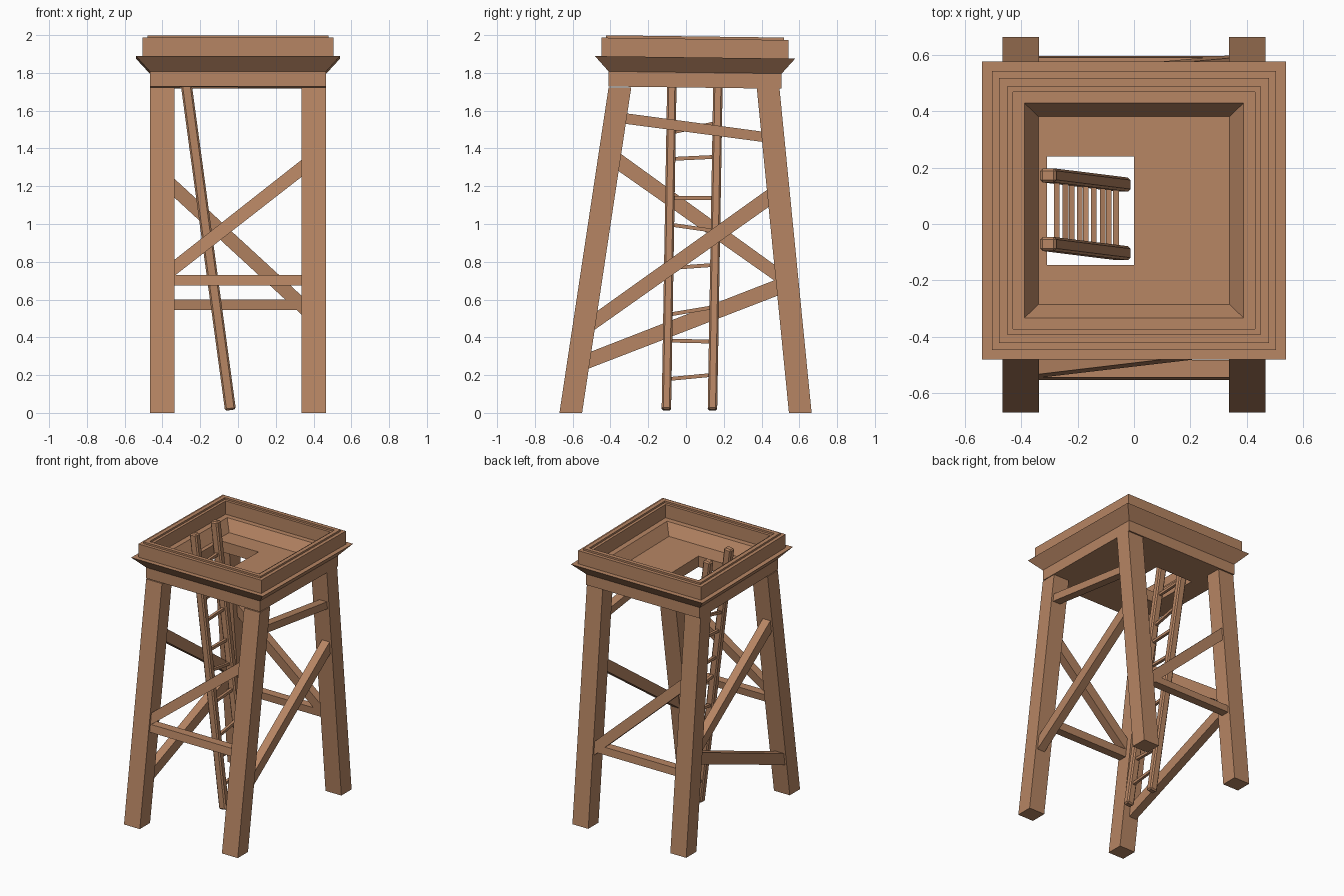
import bpy, bmesh
from mathutils import Vector

if "Cube" in bpy.data.objects:
    bpy.data.objects.remove(bpy.data.objects["Cube"])

wood = bpy.data.materials.new("warm wood")
wood.diffuse_color = (0.47, 0.235, 0.125, 1)
wood.use_nodes = True
wood.node_tree.nodes["Principled BSDF"].inputs["Base Color"].default_value = wood.diffuse_color


def finish(name, bm):
    bmesh.ops.recalc_face_normals(bm, faces=bm.faces)
    me = bpy.data.meshes.new(name)
    bm.to_mesh(me)
    bm.free()
    me.materials.append(wood)
    ob = bpy.data.objects.new(name, me)
    bpy.context.collection.objects.link(ob)
    return ob


def loft(name, loops, closed=False):
    """Skin four-point loops; closed joins last to first, else ends are capped."""
    bm = bmesh.new()
    rows = [[bm.verts.new(p) for p in lp] for lp in loops]
    pairs = list(zip(rows, rows[1:]))
    if closed:
        pairs.append((rows[-1], rows[0]))
    else:
        bm.faces.new(rows[0])
        bm.faces.new(rows[-1])
    for a, b in pairs:
        for i in range(4):
            j = (i + 1) % 4
            bm.faces.new((a[i], a[j], b[j], b[i]))
    return finish(name, bm)


def rect(x0, x1, y0, y1, z):
    # the whole platform dips slightly towards the back
    return [(x, y, z - 0.013 * (y - 0.05))
            for x, y in ((x0, y0), (x1, y0), (x1, y1), (x0, y1))]


def square(h, z):
    return rect(-h, h, 0.048 - 0.981 * h, 0.048 + 0.981 * h, z)


def bar(name, a, b, w, d):
    """Square-cut bar between two points."""
    a, b = Vector(a), Vector(b)
    q = Vector((0, 0, 1)).rotation_difference(b - a)
    if abs((b - a).normalized().z) < 0.5:
        u, v = Vector((1, 0, 0)), Vector((0, 0, 1))
    else:
        u, v = q @ Vector((1, 0, 0)), q @ Vector((0, 1, 0))
    corners = [(-1, -1), (1, -1), (1, 1), (-1, 1)]
    return loft(name, [[p + u * s * w / 2 + v * t * d / 2 for s, t in corners]
                       for p in (a, b)])


# Platform deck with ladder hatch
hatch = (-0.31, 0.0, -0.145, 0.24)
loft("platform_deck", [square(0.467, 1.722), square(0.467, 1.802),
                       rect(*hatch, 1.802), rect(*hatch, 1.722)], True)
# Flared trim, parapet boards and thin cap
loft("flared_trim", [square(h, z) for h, z in
                     ((0.467, 1.802), (0.54, 1.882), (0.39, 1.882), (0.34, 1.802))], True)
for name, inner, outer, z0, z1 in (("parapet", 0.43, 0.505, 1.882, 1.98),
                                   ("parapet_cap", 0.45, 0.48, 1.98, 1.993)):
    loft(name, [square(outer, z0), square(outer, z1),
                square(inner, z1), square(inner, z0)], True)


# Leg faces along y at a given height
def front_y(z):
    return -0.67 + 0.151 * z


def back_y(z):
    return 0.665 - 0.099 * z


LEG, IN, OUT = 0.12, 0.337, 0.467
for side, s in (("left", -1), ("right", 1)):
    for end, fy, d in (("front", front_y, LEG), ("back", back_y, -LEG)):
        loft(f"{end}_{side}_leg",
             [[(s * IN, fy(z), z), (s * OUT, fy(z), z),
               (s * OUT, fy(z) + d, z), (s * IN, fy(z) + d, z)]
              for z in (0.0, 1.722)])


# Braces between left and right legs: z ranges at the -x and +x ends
def cross_brace(name, fy, d, left, right):
    loft(name, [[(x, fy(z) + o * d, z) for z, o in
                 ((lo, 0.2), (lo, 1.1), (hi, 1.1), (hi, 0.2))]
                for x, (lo, hi) in ((-IN, left), (IN, right))])


cross_brace("front_rail", front_y, 0.07, (0.675, 0.73), (0.675, 0.73))
cross_brace("front_diagonal", front_y, 0.07, (0.725, 0.81), (1.25, 1.34))
cross_brace("back_rail", back_y, -0.07, (0.545, 0.60), (0.545, 0.60))
cross_brace("back_diagonal", back_y, -0.07, (1.14, 1.24), (0.52, 0.62))


# Braces between front and back legs: z ranges at the front and back ends
def side_brace(name, s, front, back):
    loft(name, [[(s * x, fy(z) + d, z) for x, z in
                 ((0.39, lo), (0.452, lo), (0.452, hi), (0.39, hi))]
                for fy, d, (lo, hi) in ((front_y, LEG, front), (back_y, -LEG, back))])


side_brace("left_low_brace", -1, (0.235, 0.325), (0.62, 0.705))
side_brace("left_diagonal", -1, (1.28, 1.37), (0.695, 0.785))
side_brace("right_diagonal", 1, (0.44, 0.54), (1.09, 1.18))
side_brace("right_top_brace", 1, (1.53, 1.585), (1.435, 1.49))

# Ladder: two bevelled rails leaning through the hatch
for name, y in (("ladder_front_rail", -0.104), ("ladder_back_rail", 0.14)):
    ob = bar(name, (-0.04, y, 0.015), (-0.306, y + 0.033, 1.975), 0.058, 0.05)
    bev = ob.modifiers.new("bevel", 'BEVEL')
    bev.width = 0.009
    bev.segments = 1

# Ladder rungs, each a little crooked: mid height and rise towards the back
rungs = ((0.19, 0.02), (0.38, -0.005), (0.54, 0.035), (0.775, 0.015), (0.98, -0.03),
         (1.137, 0.0), (1.35, 0.01), (1.51, 0.045), (1.74, 0.01))
for i, (z, rise) in enumerate(rungs):
    x, y = -0.038 - 0.136 * z, 0.018 + 0.017 * z
    bar(f"ladder_rung_{i + 1}", (x, y - 0.105, z - rise / 2),
        (x, y + 0.105, z + rise / 2), 0.02, 0.02)
